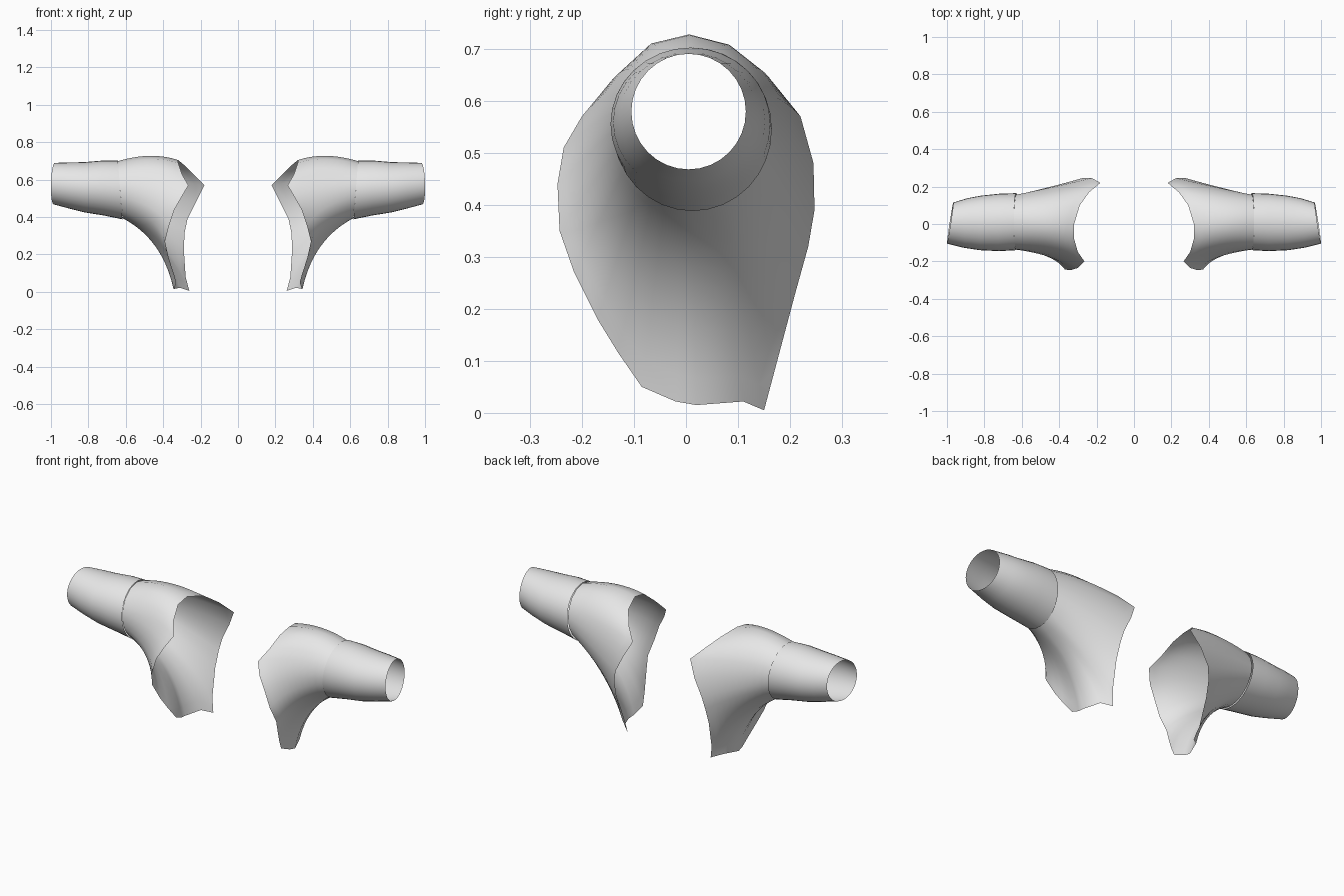
import bpy, math
from mathutils import Vector

if "Cube" in bpy.data.objects:
    bpy.data.objects.remove(bpy.data.objects["Cube"])

cloth = bpy.data.materials.new("grey cloth")
cloth.diffuse_color = (0.8, 0.8, 0.8, 1)
cloth.use_nodes = True
cloth.node_tree.nodes["Principled BSDF"].inputs["Base Color"].default_value = cloth.diffuse_color


def oval(x, y_lo, y_hi, z_lo, z_hi, deg, tilt_z=0.0, tilt_y=0.0):
    """Point on a sleeve cross-section; 0 degrees is the top, 90 the front."""
    a = math.radians(deg)
    up, back = math.cos(a), -math.sin(a)
    return Vector((x + tilt_z * up + tilt_y * back,
                   (y_lo + y_hi) / 2 + back * (y_hi - y_lo) / 2,
                   (z_lo + z_hi) / 2 + up * (z_hi - z_lo) / 2))


def loft(name, rings, side):
    """Open tube through closed rings; side is 1 for right, -1 for left."""
    n = len(rings[0])
    verts = [(p.x * side, p.y, p.z) for r in rings for p in r]
    faces = []
    for i in range(len(rings) - 1):
        for j in range(n):
            k = (j + 1) % n
            f = (i * n + j, (i + 1) * n + j, (i + 1) * n + k, i * n + k)
            faces.append(f if side > 0 else f[::-1])
    mesh = bpy.data.meshes.new(name)
    mesh.from_pydata(verts, [], faces)
    mesh.materials.append(cloth)
    mesh.polygons.foreach_set("use_smooth", [True] * len(faces))
    obj = bpy.data.objects.new(name, mesh)
    bpy.context.collection.objects.link(obj)


# Body opening of the shoulder piece: x, y, z and matching angle on the seam
opening = [
    (.32, 0, .705, 0), (.32, -.08, .69, 25), (.30, -.15, .63, 48),
    (.265, -.20, .57, 65), (.30, -.235, .51, 78), (.34, -.247, .44, 90),
    (.37, -.243, .35, 105), (.39, -.215, .27, 120), (.37, -.17, .18, 138),
    (.35, -.13, .115, 150), (.33, -.085, .05, 160), (.34, -.02, .022, 172),
    (.345, .02, .015, 182), (.31, .11, .022, 196), (.26, .15, .005, 205),
    (.28, .17, .08, 215), (.29, .21, .23, 235), (.285, .235, .32, 250),
    (.27, .247, .39, 262), (.225, .245, .48, 277), (.18, .22, .57, 295),
    (.24, .17, .63, 315), (.29, .10, .68, 337)]

# Shoulder: curved strips from the arm seam to the body opening
STEPS = 10
strips = []
for x, y, z, deg in opening:
    end = Vector((x, y, z))
    start = oval(.63, -.137, .157, .395, .699, deg, .012)
    a = math.radians(deg)
    up, back = max(0, math.cos(a)), max(0, -math.sin(a))
    pull = .29 + .2 * back
    bend = .2 + .25 * back + .25 * up
    ctrl = start.lerp(end, pull)
    ctrl.x = end.x + bend * (start.x - end.x)
    ctrl.z += .052 * up
    strips.append([start * (1 - t) ** 2 + ctrl * 2 * t * (1 - t) + end * t * t
                   for t in (s / STEPS for s in range(STEPS + 1))])
shoulder_rings = [list(r) for r in zip(*strips)]

# Arm tube from cuff to seam: x, y range, z range, tilts
arm_profile = [
    (.983, -.105, .115, .468, .690, -.003, -.017),
    (.90, -.127, .138, .445, .692, 0, -.010),
    (.82, -.140, .152, .425, .694, 0, -.005),
    (.72, -.145, .162, .408, .702, .006, 0),
    (.63, -.140, .165, .388, .702, .012, 0)]
arm_rings = [[oval(*p[:5], 360 * j / 32, *p[5:]) for j in range(32)]
             for p in arm_profile]

for label, side in (("right", 1), ("left", -1)):
    loft(label + "_shoulder", shoulder_rings, side)
    loft(label + "_arm_sleeve", arm_rings, side)
